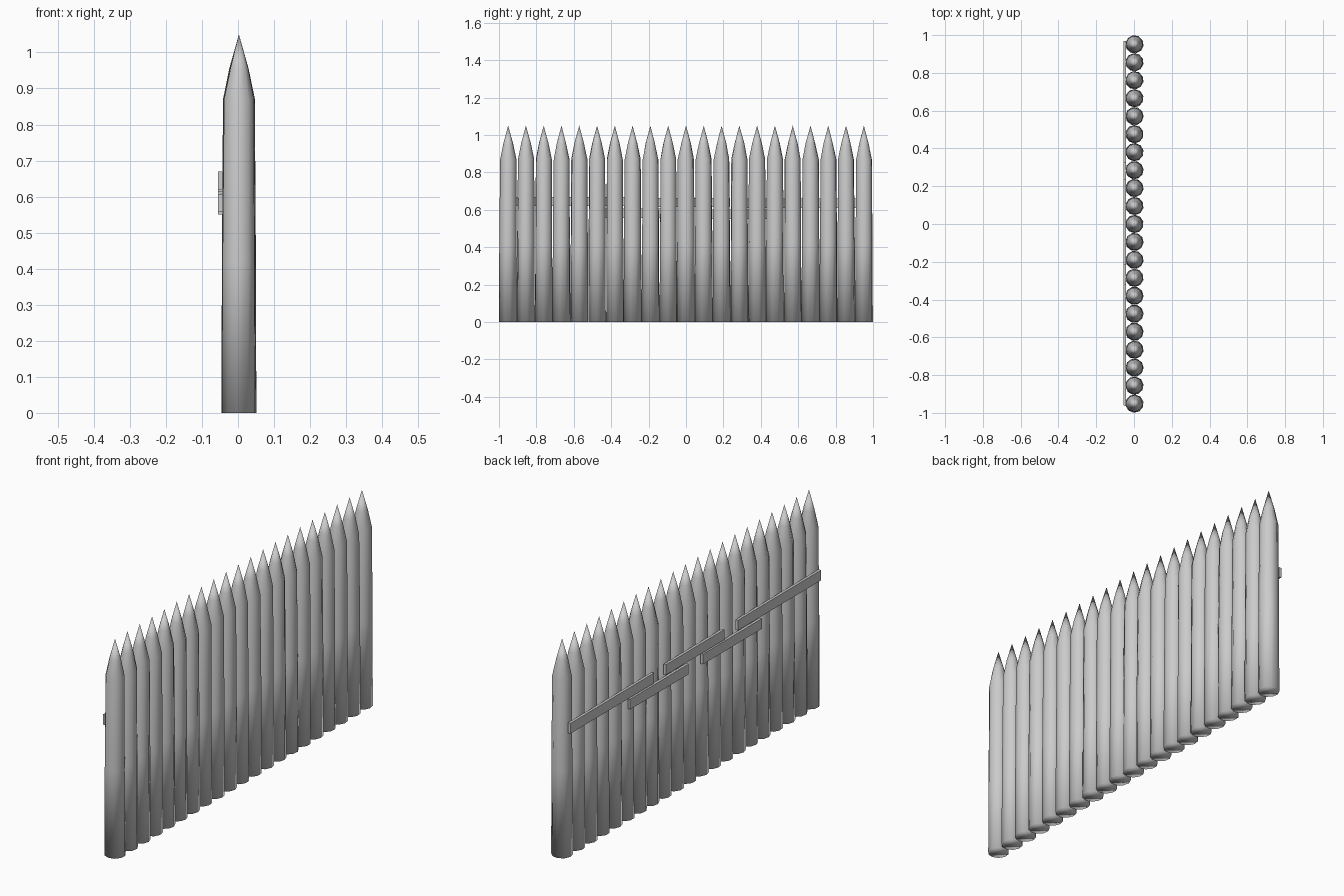
import bpy, bmesh, math, random

if "Cube" in bpy.data.objects:
    bpy.data.objects.remove(bpy.data.objects["Cube"])

random.seed(4)
SIDES = 10


def make_object(name, bm):
    bmesh.ops.recalc_face_normals(bm, faces=bm.faces)
    mesh = bpy.data.meshes.new(name)
    bm.to_mesh(mesh)
    bm.free()
    obj = bpy.data.objects.new(name, mesh)
    bpy.context.collection.objects.link(obj)
    return obj


def stake(name, y):
    """Slightly crooked log with a sharpened tip, smooth all over."""
    bm = bmesh.new()
    turn = random.uniform(0, math.tau)
    profile = [(0.0, 0.0485), (0.42, 0.0465), (0.87, 0.0435), (0.955, 0.026)]
    rings = []
    for i, (z, r) in enumerate(profile):
        wobble = 0.0 if i == 0 else 0.001
        dx, dy = (random.uniform(-wobble, wobble) for _ in range(2))
        a0 = turn + 0.06 * i
        rings.append([bm.verts.new((dx + r * math.cos(a0 + math.tau * k / SIDES),
                                    dy + r * math.sin(a0 + math.tau * k / SIDES), z))
                      for k in range(SIDES)])
    tip = bm.verts.new((0, 0, 1.05))
    bm.faces.new(rings[0][::-1])
    for k in range(SIDES):
        n = (k + 1) % SIDES
        for lo, hi in zip(rings, rings[1:]):
            bm.faces.new((lo[k], lo[n], hi[n], hi[k]))
        bm.faces.new((rings[-1][k], rings[-1][n], tip))
    for f in bm.faces:
        f.smooth = True
    obj = make_object(name, bm)
    obj.location = (0.0025, y, 0)


def slat(name, y0, y1, z, height=0.05):
    """Thin flat board nailed to the back (-x) side."""
    bm = bmesh.new()
    bmesh.ops.create_cube(bm, size=1)
    bmesh.ops.scale(bm, verts=bm.verts, vec=(0.013, abs(y1 - y0), height))
    obj = make_object(name, bm)
    obj.location = (-0.0495, (y0 + y1) / 2, z)


# Row of sharpened stakes
for i in range(21):
    stake(f"stake_{i + 1:02d}", -0.951 + i * 0.0951)

# Overlapping cross boards
boards = [(0.97, 0.325, 0.634), (0.51, 0.06, 0.576), (0.235, -0.215, 0.639),
          (-0.05, -0.505, 0.582), (-0.32, -0.96, 0.644)]
for i, (a, b, z) in enumerate(boards):
    slat(f"cross_board_{i + 1}", a, b, z)
